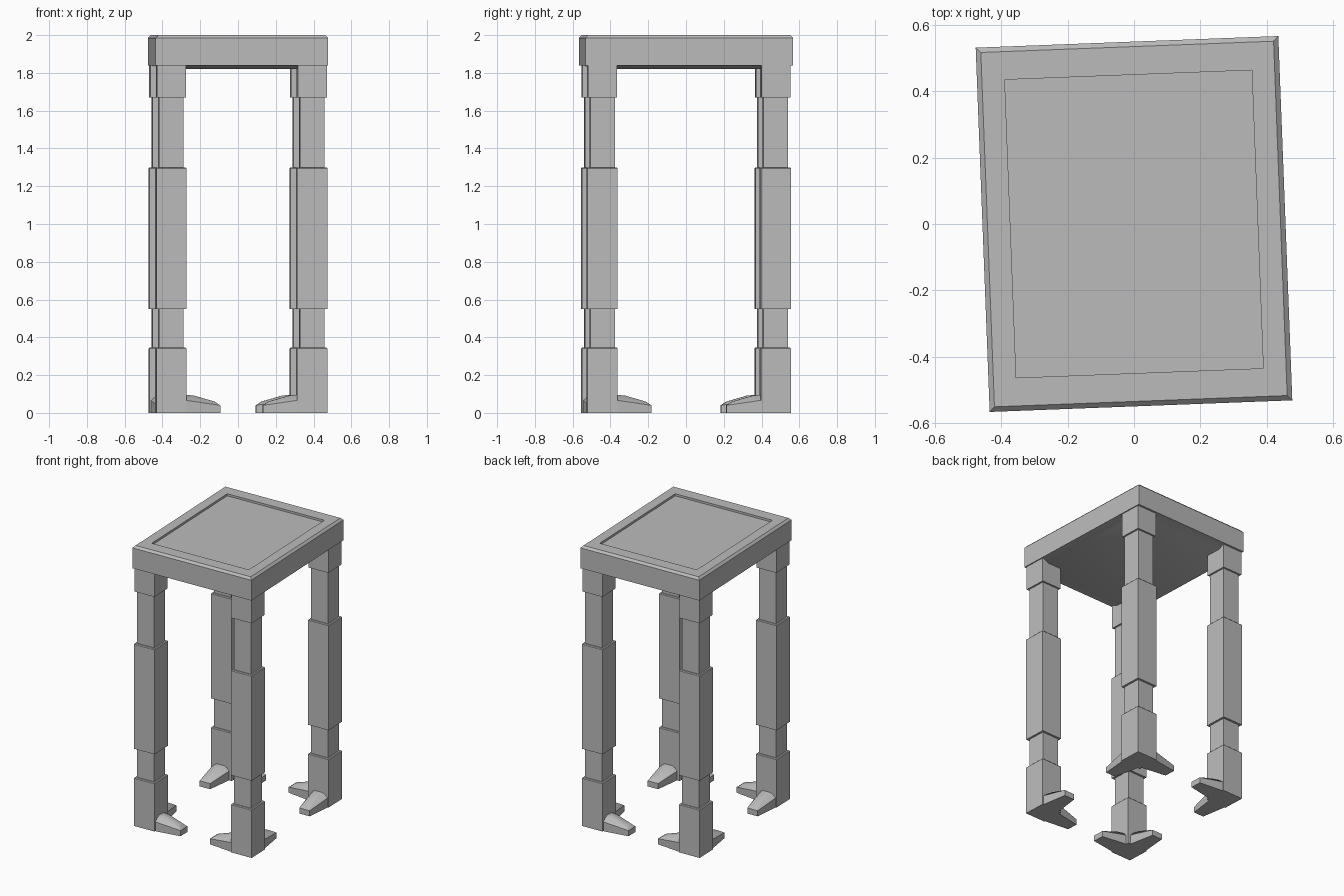
import bpy
import bmesh
from math import radians
from mathutils import Matrix

cube = bpy.data.objects.get("Cube")
if cube:
    bpy.data.objects.remove(cube, do_unlink=True)

# Single material
GREY = (0.5, 0.5, 0.5, 1)
mat = bpy.data.materials.new("plain grey")
mat.use_nodes = True
mat.diffuse_color = GREY
mat.node_tree.nodes["Principled BSDF"].inputs["Base Color"].default_value = GREY

TURN = Matrix.Rotation(radians(2.2), 4, "Z")   # the whole table stands slightly turned
HX, HY = 0.457, 0.55                           # half size of the top
LEG_X, LEG_Y = 0.453, 0.539                    # outer corner of each leg


def finish(name, bm):
    """Turn a bmesh into a shaded, coloured object."""
    bmesh.ops.recalc_face_normals(bm, faces=bm.faces)
    mesh = bpy.data.meshes.new(name)
    bm.to_mesh(mesh)
    bm.free()
    mesh.materials.append(mat)
    ob = bpy.data.objects.new(name, mesh)
    ob.matrix_world = TURN
    bpy.context.collection.objects.link(ob)
    bpy.ops.object.select_all(action="DESELECT")
    ob.select_set(True)
    bpy.context.view_layer.objects.active = ob
    bpy.ops.object.shade_smooth_by_angle(angle=radians(30))
    return ob


def loft(bm, rings, cx=0, cy=0):
    """Stack rectangles (half x, half y, z) into one closed solid."""
    loops = []
    for a, b, z in rings:
        corners = ((-a, -b), (a, -b), (a, b), (-a, b))
        loops.append([bm.verts.new((cx + x, cy + y, z)) for x, y in corners])
    for lo, hi in zip(loops, loops[1:]):
        for i in range(4):
            j = (i + 1) % 4
            bm.faces.new((lo[i], lo[j], hi[j], hi[i]))
    bm.faces.new(loops[0][::-1])
    bm.faces.new(loops[-1])


# Table top: sloped underside, skirt, chamfered rim and sunken panel
top = bmesh.new()
loft(top, [(HX - 0.06, HY - 0.06, 1.82), (HX - 0.015, HY - 0.015, 1.84),
           (HX, HY, 1.84), (HX, HY, 1.985), (HX - 0.015, HY - 0.015, 2.0),
           (0.373, 0.45, 2.0), (0.373, 0.45, 1.985)])
finish("table_top", top)

# Leg silhouette: half width and height, from floor to top
LEG = [(0.08, 0), (0.08, 0.34), (0.075, 0.345), (0.065, 0.345),
       (0.065, 0.55), (0.08, 0.55), (0.08, 1.295), (0.075, 1.3),
       (0.065, 1.3), (0.065, 1.67), (0.077, 1.67), (0.077, 1.85)]

# Toe sections: (along, side from, side to, height)
TOE = [(0.10, 0, 0.15, 0), (0.10, 0, 0.15, 0.075), (0.10, 0.05, 0.11, 0.1),
       (0.20, 0.05, 0.105, 0.092), (0.34, 0.03, 0.11, 0),
       (0.34, 0.03, 0.11, 0.04), (0.31, 0.05, 0.09, 0.06)]


def toe(name, sx, sy, along_x):
    """Tapered toe reaching inward from a leg along one table side."""
    bm = bmesh.new()
    for u, v0, v1, z in TOE:
        for v in (v0, v1):
            a, b = (u, v) if along_x else (v, u)
            bm.verts.new((sx * (LEG_X - a), sy * (LEG_Y - b), z))
    hull = bmesh.ops.convex_hull(bm, input=bm.verts)
    loose = [g for g in hull["geom_interior"] if isinstance(g, bmesh.types.BMVert)]
    bmesh.ops.delete(bm, geom=loose, context="VERTS")
    bmesh.ops.dissolve_limit(bm, angle_limit=radians(1), verts=bm.verts, edges=bm.edges)
    finish(name, bm)


# Four stepped legs, each with two toes turned inward
for sx, side in ((-1, "right"), (1, "left")):
    for sy, end in ((-1, "front"), (1, "back")):
        tag = end + "_" + side
        leg = bmesh.new()
        loft(leg, [(w, w, z) for w, z in LEG], sx * (LEG_X - 0.08), sy * (LEG_Y - 0.08))
        finish(tag + "_leg", leg)
        toe(tag + "_side_toe", sx, sy, True)
        toe(tag + "_long_toe", sx, sy, False)
